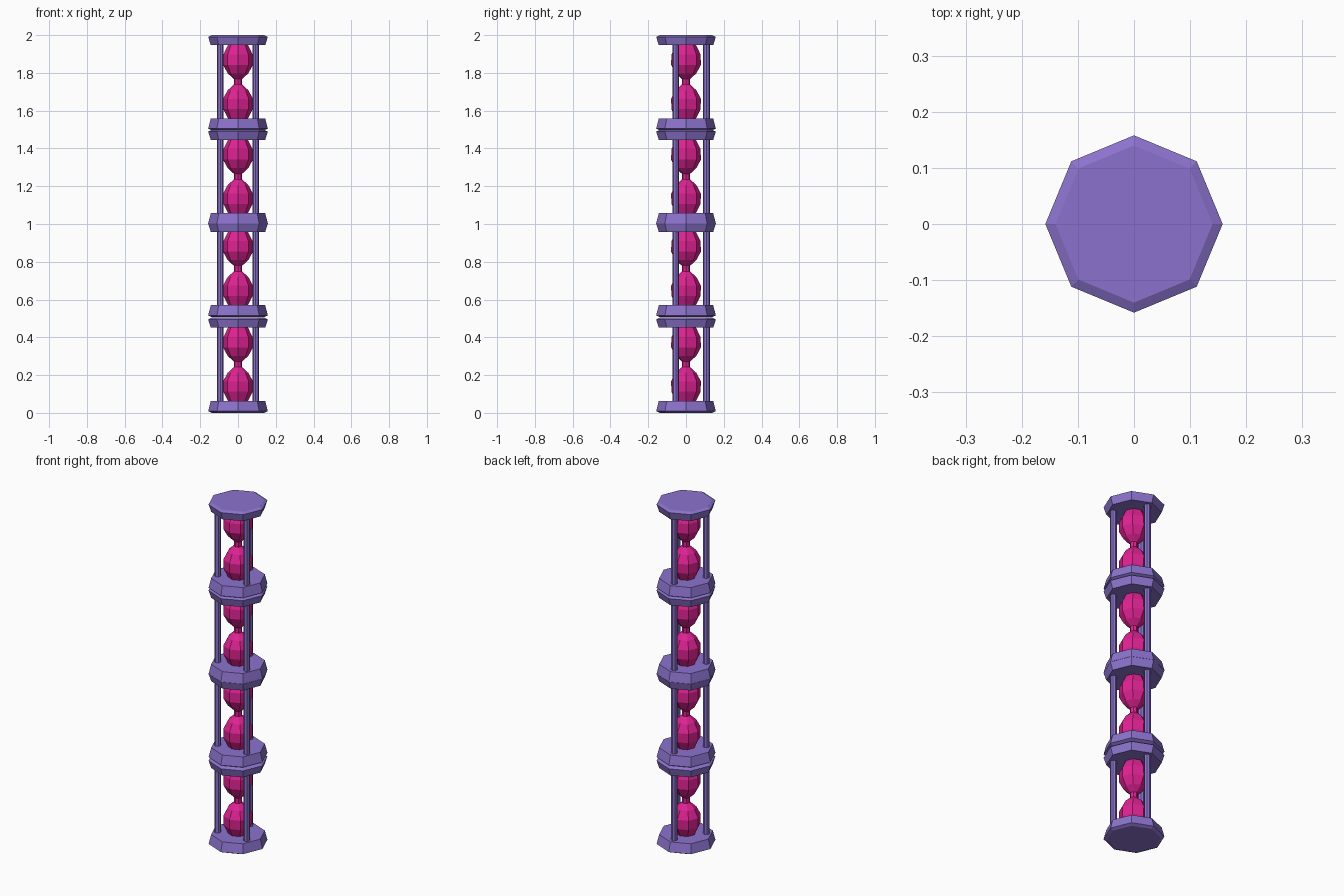
import bpy
import bmesh
import math

if "Cube" in bpy.data.objects:
    bpy.data.objects.remove(bpy.data.objects["Cube"])


def material(name, color):
    m = bpy.data.materials.new(name)
    m.diffuse_color = (*color, 1.0)
    m.use_nodes = True
    m.node_tree.nodes["Principled BSDF"].inputs["Base Color"].default_value = m.diffuse_color
    return m


purple = material("purple frame", (0.26, 0.17, 0.61))
pink = material("magenta sand", (0.73, 0.016, 0.29))


def lathe(name, profile, mat, center=(0, 0, 0), sides=8):
    """Spin a list of (radius, height) into a capped, flat-faced solid."""
    bm = bmesh.new()
    rings = []
    for r, z in profile:
        ring = []
        for i in range(sides):
            a = 2 * math.pi * i / sides
            ring.append(bm.verts.new((r * math.cos(a), r * math.sin(a), z)))
        rings.append(ring)
    for low, high in zip(rings, rings[1:]):
        for i in range(sides):
            j = (i + 1) % sides
            bm.faces.new((low[i], low[j], high[j], high[i]))
    bm.faces.new(rings[0][::-1])
    bm.faces.new(rings[-1])
    bmesh.ops.recalc_face_normals(bm, faces=bm.faces)
    mesh = bpy.data.meshes.new(name)
    bm.to_mesh(mesh)
    bm.free()
    mesh.materials.append(mat)
    obj = bpy.data.objects.new(name, mesh)
    obj.location = center
    bpy.context.collection.objects.link(obj)
    return obj


HEIGHT = 0.504
LOWER, UPPER = 0.063, 0.451      # inner faces of the end plates
MID = (LOWER + UPPER) / 2

# Half of the hourglass bulb: (radius, distance from waist)
half = [(0.022, 0.015), (0.055, 0.045), (0.079, 0.09),
        (0.077, 0.145), (0.05, 0.2)]
bulb = [(r, -d) for r, d in reversed(half)] + half

# Four stacked hourglasses; the middle pair overlaps slightly
for n, base in enumerate((0.0, 0.507, 0.994, 1.496), 1):
    # End plates, flared outward with a chamfered outer face
    lathe(f"bottom_plate_{n}",
          [(0.14, 0), (0.158, 0.009), (0.144, LOWER)], purple, (0, 0, base))
    lathe(f"top_plate_{n}",
          [(0.144, UPPER), (0.158, HEIGHT - 0.009), (0.14, HEIGHT)],
          purple, (0, 0, base))
    # Bulb with narrow waist
    lathe(f"bulb_{n}", bulb, pink, (0, 0, base + MID))
    # Three posts around the bulb
    for k in range(3):
        a = math.radians(90 + 120 * k)
        lathe(f"post_{n}_{k + 1}",
              [(0.018, LOWER - 0.01), (0.018, UPPER + 0.01)], purple,
              (0.108 * math.cos(a), 0.108 * math.sin(a), base))
